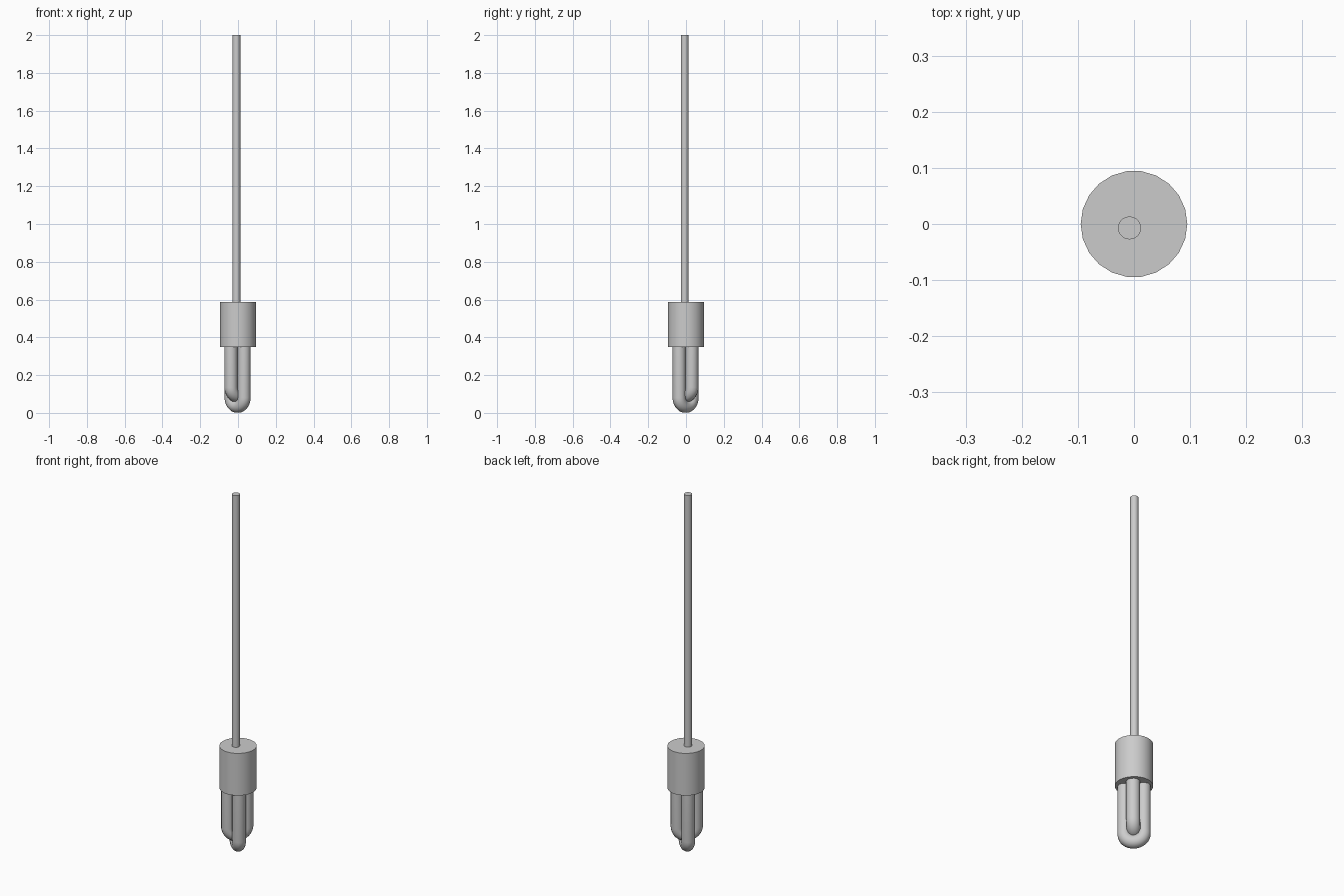
import bpy, math
from mathutils import Vector

if "Cube" in bpy.data.objects:
    bpy.data.objects.remove(bpy.data.objects["Cube"])


def cylinder(name, x, y, r, z0, z1, sides):
    bpy.ops.mesh.primitive_cylinder_add(vertices=sides, radius=r, depth=z1 - z0,
                                        location=(x, y, (z0 + z1) / 2),
                                        rotation=(0, 0, math.pi / 2))
    ob = bpy.context.object
    ob.name = name
    bpy.ops.object.shade_smooth_by_angle(angle=math.radians(40))
    return ob


def u_tube(name, direction, centre, bottom, top, half=0.048, tube=0.035, bend=0.046):
    """Bent tube: two straight legs joined by rounded corners."""
    d = Vector(direction).normalized()
    low = bottom + tube
    path = [(-half, top)]
    for sign, start in ((-1, 180), (1, 270)):
        for i in range(9):
            a = math.radians(start + 90 * i / 8)
            path.append((sign * (half - bend) + bend * math.cos(a),
                         low + bend + bend * math.sin(a)))
    path.append((half, top))
    cu = bpy.data.curves.new(name, 'CURVE')
    cu.dimensions = '3D'
    cu.bevel_depth = tube
    cu.bevel_resolution = 4
    cu.use_fill_caps = True
    sp = cu.splines.new('POLY')
    sp.points.add(len(path) - 1)
    for p, (s, z) in zip(sp.points, path):
        p.co = (centre[0] + d.x * s, centre[1] + d.y * s, z, 1)
    ob = bpy.data.objects.new(name, cu)
    bpy.context.collection.objects.link(ob)
    bpy.ops.object.select_all(action='DESELECT')
    ob.select_set(True)
    bpy.context.view_layer.objects.active = ob
    bpy.ops.object.convert(target='MESH')
    bpy.ops.object.shade_smooth_by_angle(angle=math.radians(50))


# Hanging cord and lamp socket
cylinder("cord", -0.008, -0.007, 0.0205, 0.57, 2.0, 20)
cylinder("socket", 0, 0, 0.095, 0.35, 0.587, 22)

# Two crossed fluorescent tubes, one hanging lower than the other
u_tube("lower_bulb_tube", (1, -1, 0), (-0.002, -0.002), 0.0, 0.37)
u_tube("upper_bulb_tube", (1, 1, 0), (-0.003, -0.003), 0.055, 0.37)
